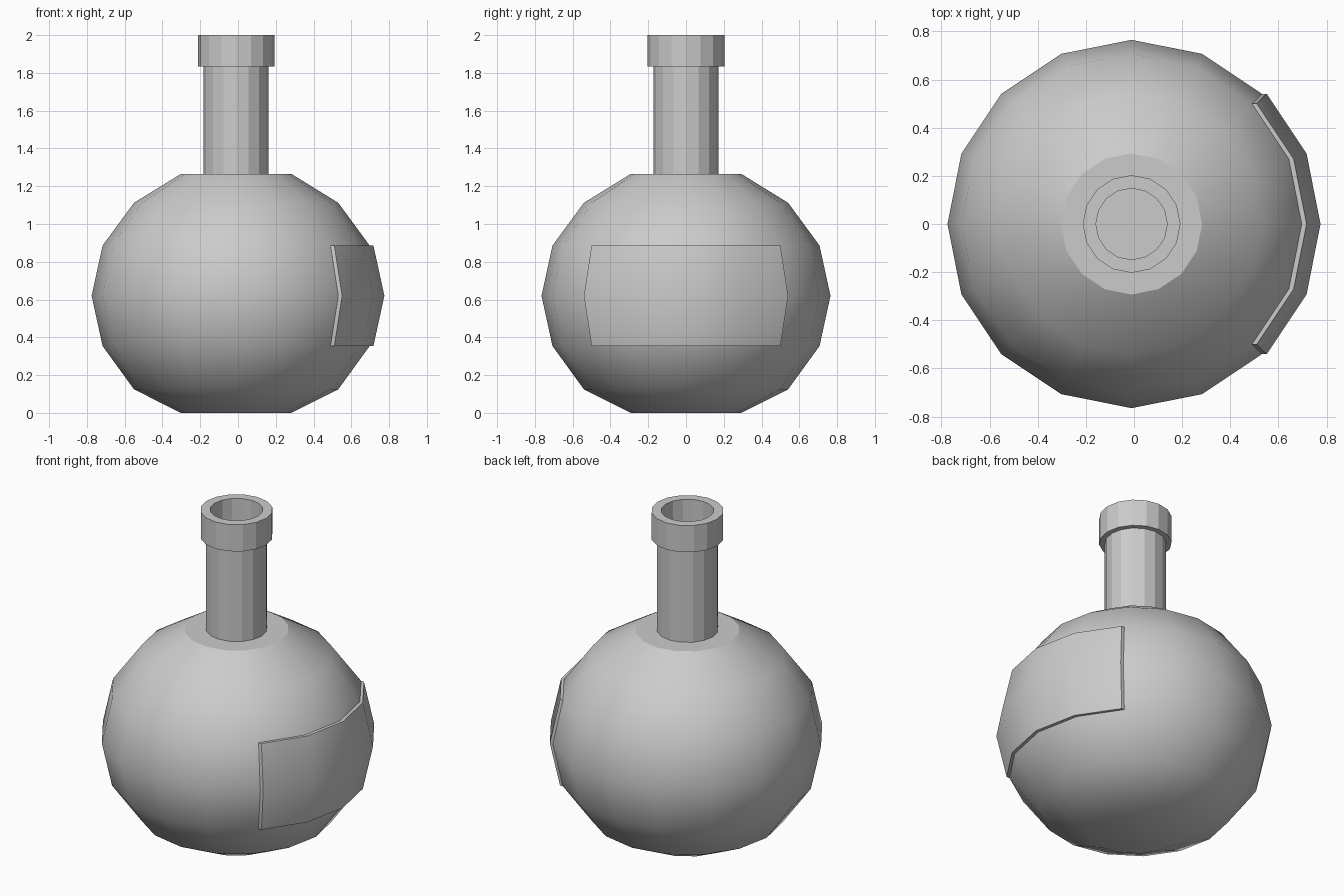
import bpy, bmesh, math

if "Cube" in bpy.data.objects:
    bpy.data.objects.remove(bpy.data.objects["Cube"])

SIDES = 16
CX = -0.01
# (radius, height) rings of the round body
BODY = [(0.293, 0.0), (0.541, 0.125), (0.707, 0.354), (0.765, 0.62),
        (0.707, 0.886), (0.541, 1.112), (0.293, 1.265)]


def ring_point(r, z, k, dx=0.0):
    a = 2 * math.pi * k / SIDES
    return (CX + dx + r * math.cos(a), r * math.sin(a), z)


def finish(bm, name, smooth):
    bmesh.ops.recalc_face_normals(bm, faces=bm.faces)
    mesh = bpy.data.meshes.new(name)
    bm.to_mesh(mesh)
    bm.free()
    ob = bpy.data.objects.new(name, mesh)
    bpy.context.collection.objects.link(ob)
    if smooth:
        bpy.ops.object.select_all(action='DESELECT')
        ob.select_set(True)
        bpy.context.view_layer.objects.active = ob
        bpy.ops.object.shade_smooth_by_angle(angle=math.radians(29))
    return ob


def lathe(name, profile, capped, smooth):
    bm = bmesh.new()
    rings = [[bm.verts.new(ring_point(r, z, k)) for k in range(SIDES)]
             for r, z in profile]
    pairs = list(zip(rings, rings[1:]))
    if not capped:
        pairs.append((rings[-1], rings[0]))
    for lo, hi in pairs:
        for k in range(SIDES):
            n = (k + 1) % SIDES
            bm.faces.new((lo[k], lo[n], hi[n], hi[k]))
    if capped:
        bm.faces.new(rings[0])
        bm.faces.new(rings[-1])
    return finish(bm, name, smooth)


# Round body with flat top and base
lathe("flask_body", BODY, True, True)

# Hollow neck with a thicker lip
lathe("neck_and_lip", [(0.172, 1.26), (0.172, 1.835), (0.203, 1.835),
                       (0.203, 2.0), (0.148, 2.0), (0.148, 1.26)], False, False)

# Raised label: a patch of the body pushed out along x
bm = bmesh.new()
grid = [[bm.verts.new(ring_point(r, z, k, 0.02)) for k in range(-2, 3)]
        for r, z in BODY[2:5]]
for lo, hi in zip(grid, grid[1:]):
    for k in range(4):
        bm.faces.new((lo[k], lo[k + 1], hi[k + 1], hi[k]))
front = list(bm.faces)
ext = bmesh.ops.extrude_face_region(bm, geom=front, use_keep_orig=True)
back = [g for g in ext["geom"] if isinstance(g, bmesh.types.BMVert)]
bmesh.ops.translate(bm, verts=back, vec=(-0.025, 0, 0))
finish(bm, "label", True)
